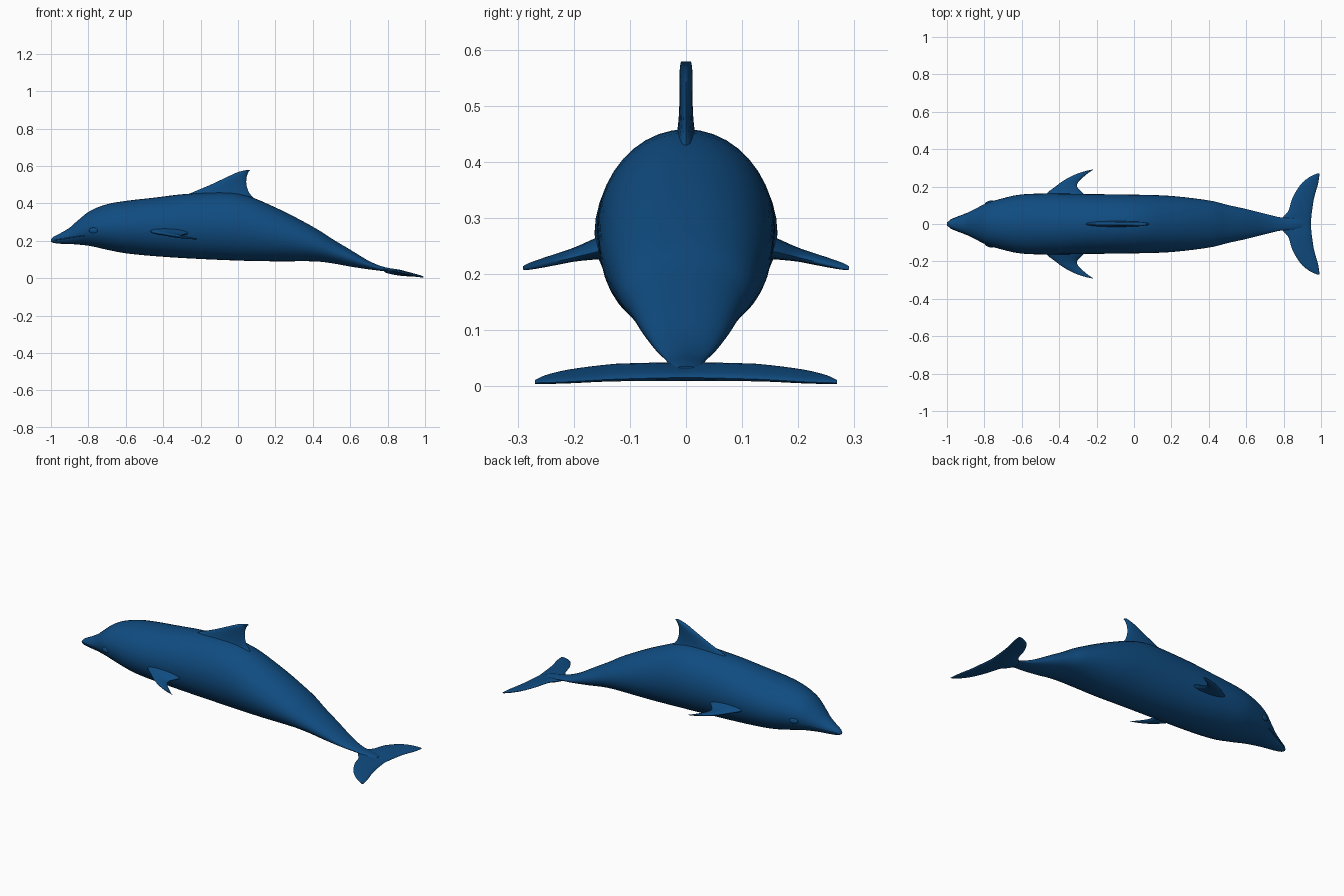
import bpy, bmesh, math
from mathutils import Vector

default_cube = bpy.data.objects.get("Cube")
if default_cube:
    bpy.data.objects.remove(default_cube, do_unlink=True)

# One skin colour for the whole animal
skin = bpy.data.materials.new("ocean blue")
skin.use_nodes = True
skin.diffuse_color = (0.005, 0.072, 0.22, 1)
skin.node_tree.nodes["Principled BSDF"].inputs["Base Color"].default_value = skin.diffuse_color


def refine(rows, steps):
    """Smoothly interpolate rows of numbers with a Catmull-Rom spline."""
    result = []
    for i in range(len(rows) - 1):
        before, start = rows[max(i - 1, 0)], rows[i]
        end, after = rows[i + 1], rows[min(i + 2, len(rows) - 1)]
        for s in range(steps):
            t = s / steps
            result.append([
                b + 0.5 * t * (c - a + t * (2 * a - 5 * b + 4 * c - d
                                            + t * (3 * (b - c) + d - a)))
                for a, b, c, d in zip(before, start, end, after)])
    result.append(list(rows[-1]))
    return result


def loft(name, rings):
    """Skin a list of closed rings and cap both ends."""
    bm = bmesh.new()
    loops = [[bm.verts.new(point) for point in ring] for ring in rings]
    count = len(loops[0])
    for low, high in zip(loops, loops[1:]):
        for i in range(count):
            j = (i + 1) % count
            bm.faces.new((low[i], low[j], high[j], high[i]))
    bm.faces.new(loops[0])
    bm.faces.new(loops[-1])
    bmesh.ops.recalc_face_normals(bm, faces=bm.faces)
    mesh = bpy.data.meshes.new(name)
    bm.to_mesh(mesh)
    bm.free()
    obj = bpy.data.objects.new(name, mesh)
    bpy.context.collection.objects.link(obj)
    finish(obj)
    return obj


def finish(obj):
    obj.data.materials.append(skin)
    bpy.ops.object.select_all(action="DESELECT")
    obj.select_set(True)
    bpy.context.view_layer.objects.active = obj
    bpy.ops.object.shade_smooth_by_angle(angle=math.radians(60))


def oval(centre, across, up, count):
    angles = [math.tau * i / count for i in range(count)]
    return [centre + across * math.cos(a) + up * math.sin(a) for a in angles]


def fin(name, sections, lead, trail, normal):
    """Loft thin ovals between a leading and a trailing edge."""
    rings = []
    for row in refine(sections, 5):
        front, back = lead(row), trail(row)
        rings.append(oval((front + back) / 2, (back - front) / 2, normal * row[3], 20))
    return loft(name, rings)


# Body: x, top, bottom, half width
body_rows = [
    (-1.0, .207, .195, .008), (-.985, .222, .188, .02), (-.95, .24, .184, .035),
    (-.9, .27, .182, .055), (-.86, .305, .18, .075), (-.79, .36, .172, .11),
    (-.7, .395, .152, .138), (-.6, .413, .133, .158), (-.45, .43, .118, .163),
    (-.25, .452, .105, .16), (0, .452, .094, .157), (.2, .378, .09, .15),
    (.4, .275, .09, .126), (.5, .212, .08, .102), (.6, .152, .062, .08),
    (.7, .092, .047, .055), (.78, .06, .037, .036), (.86, .046, .026, .03),
    (.9, .036, .024, .02),
]
stations = refine(body_rows, 5)
loft("body", [
    oval(Vector((x, 0, (top + bottom) / 2)), Vector((0, width, 0)),
         Vector((0, 0, (top - bottom) / 2)), 40)
    for x, top, bottom, width in stations])

# Dorsal fin: height, leading x, trailing x, half thickness
dorsal_rows = [
    (.40, -.33, .11, .034), (.435, -.29, .078, .022), (.46, -.24, .058, .015),
    (.5, -.145, .045, .012), (.54, -.06, .046, .012), (.567, .0, .056, .011),
    (.579, .05, .066, .009),
]
fin("dorsal_fin", dorsal_rows,
    lambda r: Vector((r[1], 0, r[0])), lambda r: Vector((r[2], 0, r[0])),
    Vector((0, 1, 0)))

# Flippers: span, leading x, trailing x, half thickness
flipper_rows = [
    (.12, -.5, -.235, .026), (.163, -.468, -.272, .017), (.2, -.42, -.305, .011),
    (.23, -.38, -.293, .009), (.26, -.325, -.26, .007), (.28, -.27, -.234, .005),
    (.29, -.228, -.218, .002),
]
for side, label in ((-1, "front"), (1, "back")):
    fin(label + "_flipper", flipper_rows,
        lambda r: Vector((r[1], side * r[0], .295 - .28 * r[0])),
        lambda r: Vector((r[2], side * r[0], .278 - .24 * r[0])),
        Vector((0, side * .25, 1)))

# Tail flukes: span, leading x, trailing x, half thickness, mirrored about the middle
half_fluke = [
    (.0, .78, .945, .013), (.035, .795, .948, .013), (.07, .825, .952, .012),
    (.14, .848, .963, .01), (.21, .89, .983, .008), (.25, .937, .99, .006),
    (.269, .977, .993, .003),
]
fluke_rows = [(-row[0],) + row[1:] for row in reversed(half_fluke[1:])] + half_fluke


def fluke_point(x, y):
    return Vector((x, y, .037 - .2 * (x - .84) if x > .84 else .037))


fin("tail_flukes", fluke_rows,
    lambda r: fluke_point(r[1], r[0]), lambda r: fluke_point(r[2], r[0]),
    Vector((0, 0, 1)))


def skin_point(x, z, side):
    """Point on the side of the body at a given length and height."""
    x, top, bottom, width = min(stations, key=lambda row: abs(row[0] - x))
    ratio = (2 * z - top - bottom) / (top - bottom)
    return Vector((x, side * width * math.sqrt(max(0, 1 - ratio * ratio)), z))


# Eyes and the lip line on each side of the head
for side, label in ((-1, "front"), (1, "back")):
    bpy.ops.mesh.primitive_uv_sphere_add(
        segments=20, ring_count=12, radius=1, location=skin_point(-.765, .255, side))
    eye = bpy.context.object
    eye.name = label + "_eye"
    eye.scale = (.024, .009, .015)
    eye.rotation_euler.z = -side * -.3
    finish(eye)

    path = [skin_point(-.985 + .16 * i / 8, .203 + .024 * i / 8, side) for i in range(9)]
    lip = [oval(p, Vector((0, .003, 0)), Vector((0, 0, .003)), 8) for p in path]
    loft(label + "_lip", lip)
